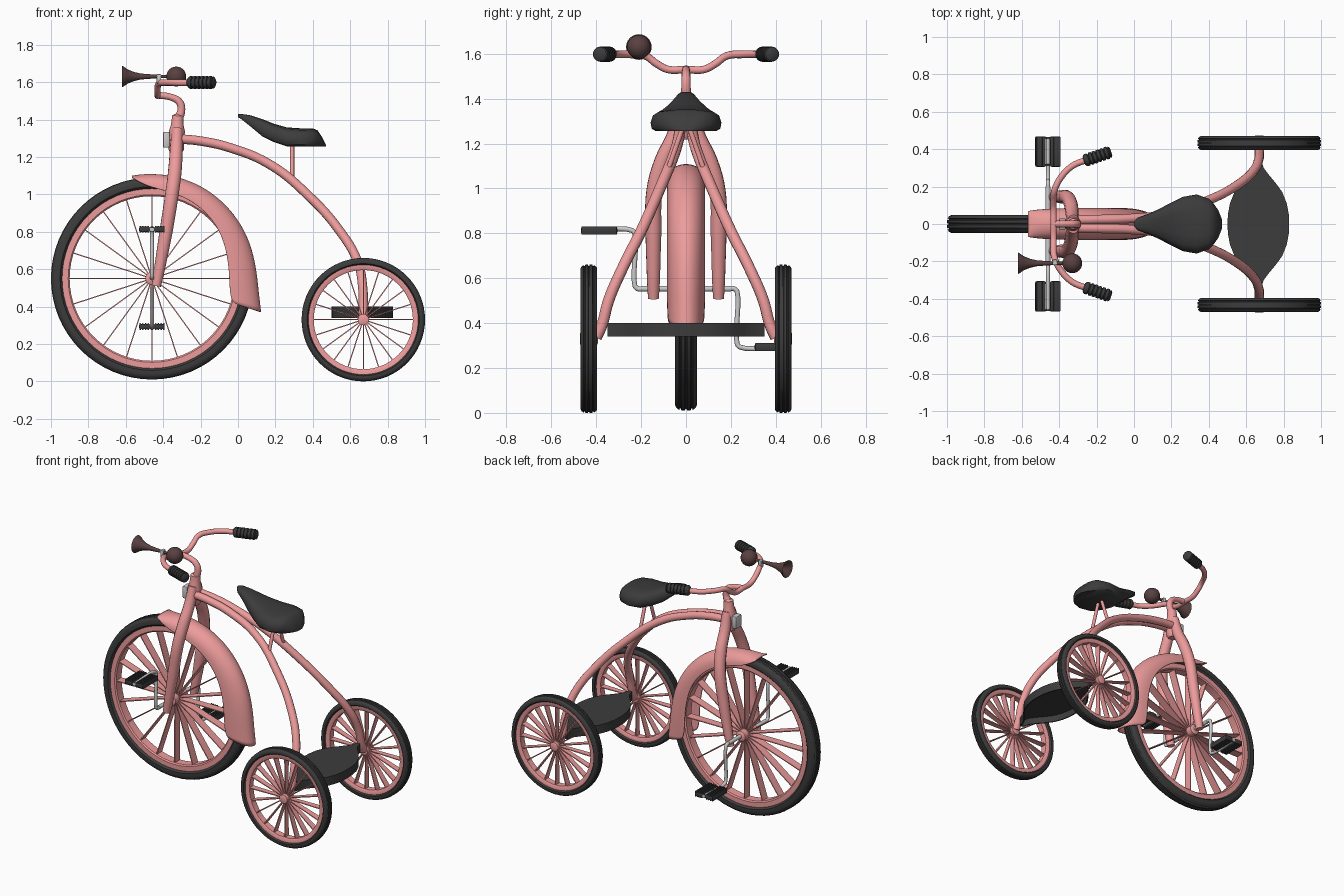
import bpy, bmesh, math
from mathutils import Vector

if "Cube" in bpy.data.objects:
    bpy.data.objects.remove(bpy.data.objects["Cube"])

def material(name, c):
    m = bpy.data.materials.new(name)
    m.diffuse_color = (*c, 1)
    m.use_nodes = True
    m.node_tree.nodes["Principled BSDF"].inputs["Base Color"].default_value = m.diffuse_color
    return m

PINK = material("pink_paint", (0.85, 0.33, 0.33))
BLACK = material("black_rubber", (0.045, 0.045, 0.045))
BROWN = material("brown_horn", (0.1, 0.052, 0.052))

def finish(ob, mat=None, angle=40):
    if mat:
        ob.data.materials.clear()
        ob.data.materials.append(mat)
    bpy.ops.object.select_all(action='DESELECT')
    ob.select_set(True)
    bpy.context.view_layer.objects.active = ob
    bpy.ops.object.shade_smooth_by_angle(angle=math.radians(angle))
    return ob

def from_bm(name, bm, mat=None, angle=40):
    bmesh.ops.recalc_face_normals(bm, faces=bm.faces)
    me = bpy.data.meshes.new(name)
    bm.to_mesh(me)
    bm.free()
    ob = bpy.data.objects.new(name, me)
    bpy.context.collection.objects.link(ob)
    return finish(ob, mat, angle)

def tube(name, pts, radii, mat=None, smooth=True):
    """Round tube through points; radii is a number or one per point."""
    cu = bpy.data.curves.new(name, 'CURVE')
    cu.dimensions, cu.bevel_depth, cu.bevel_resolution = '3D', 1, 4
    cu.resolution_u, cu.use_fill_caps = 6, True
    sp = cu.splines.new('BEZIER')
    sp.bezier_points.add(len(pts) - 1)
    for i, (bp, p) in enumerate(zip(sp.bezier_points, pts)):
        bp.co = p
        bp.handle_left_type = bp.handle_right_type = 'AUTO' if smooth else 'VECTOR'
        bp.radius = radii[i] if isinstance(radii, (list, tuple)) else radii
    ob = bpy.data.objects.new(name, cu)
    bpy.context.collection.objects.link(ob)
    bpy.ops.object.select_all(action='DESELECT')
    ob.select_set(True)
    bpy.context.view_layer.objects.active = ob
    bpy.ops.object.convert(target='MESH')
    return finish(bpy.context.object, mat, 50)

def loft(bm, rings, closed_ring=True, closed_path=False, caps=True):
    vs = [[bm.verts.new(p) for p in r] for r in rings]
    n, m = len(vs[0]), len(vs)
    for j in range(m if closed_path else m - 1):
        for i in range(n if closed_ring else n - 1):
            a, b, k = vs[j], vs[(j + 1) % m], (i + 1) % n
            bm.faces.new((a[i], a[k], b[k], b[i]))
    if caps and not closed_path:
        bm.faces.new(vs[0])
        bm.faces.new(vs[-1])

def lathe(name, profile, origin, axis, mat=None, segs=24, ring=False, angle=40):
    """Spin (radius, distance along axis) points; ring closes the profile."""
    q = Vector((0, 0, 1)).rotation_difference(Vector(axis))
    o = Vector(origin)
    circ = [(math.cos(2 * math.pi * i / segs), math.sin(2 * math.pi * i / segs)) for i in range(segs)]
    bm = bmesh.new()
    loft(bm, [[o + q @ Vector((r * c, r * s, h)) for c, s in circ] for r, h in profile], closed_path=ring)
    return from_bm(name, bm, mat, angle)

def box(name, c, size, mat=None, bevel=0.008):
    bm = bmesh.new()
    bmesh.ops.create_cube(bm, size=1)
    for v in bm.verts:
        v.co = Vector(c) + Vector([v.co[i] * size[i] for i in range(3)])
    bmesh.ops.bevel(bm, geom=bm.edges[:], offset=bevel, segments=2, affect='EDGES', profile=0.5)
    return from_bm(name, bm, mat)

def wheel(name, c, R, ri, rim, hw, hub_r, hub_hw):
    d = R - ri
    half = [(ri, .6 * hw), (ri + .25 * d, .97 * hw), (ri + .6 * d, hw), (R - .2 * d, .88 * hw), (R - .04 * d, .62 * hw),
            (R - .16 * d, .56 * hw), (R - .16 * d, .48 * hw), (R, .42 * hw), (R, .1 * hw), (R - .12 * d, .06 * hw)]
    lathe(name + "_tyre", half + [(r, -h) for r, h in reversed(half)], c, (0, 1, 0), BLACK, 64, True)
    w = .72 * hw
    lathe(name + "_rim", [(ri + .01, w), (rim + .008, w), (rim, w * .8), (rim, -w * .8),
                          (rim + .008, -w), (ri + .01, -w)], c, (0, 1, 0), PINK, 64, True)
    lathe(name + "_hub", [(hub_r * .7, -hub_hw), (hub_r, -hub_hw * .9), (hub_r, hub_hw * .9),
                          (hub_r * .7, hub_hw)], c, (0, 1, 0), PINK)
    # flat blade spokes, wider at the rim than at the hub
    bm = bmesh.new()
    for k in range(20):
        a = 2 * math.pi * k / 20
        u, t = Vector((math.sin(a), 0, math.cos(a))), Vector((math.cos(a), 0, -math.sin(a))) * .003
        loft(bm, [[Vector(c) + u * r + t * s + Vector((0, y * h, 0)) for s, y in ((-1, -1), (1, -1), (1, 1), (-1, 1))]
                  for r, h in ((hub_r * .8, hub_hw * .35), (rim + .005, w * .8))])
    from_bm(name + "_spokes", bm, PINK)

# wheels
FX, FZ = -.46, .55
wheel("front_wheel", (FX, 0, FZ), .54, .475, .44, .049, .035, .075)
for s, side in ((1, "left"), (-1, "right")):
    wheel(f"rear_wheel_{side}", (.67, s * .433, .33), .33, .29, .265, .037, .03, .04)

# front mudguard: arch sections placed by angle around the front wheel
bm, rings = bmesh.new(), []
for a, ro, ri, w in ((101, .56, .55, .07), (94, .563, .497, .08), (80, .565, .475, .085), (65, .565, .47, .085),
                     (50, .563, .458, .085), (35, .562, .445, .085), (20, .562, .425, .085), (5, .563, .415, .085),
                     (-7, .576, .418, .085), (-17, .612, .445, .082)):
    a = math.radians(a)
    ring = []
    for i in range(13):
        t = math.pi * (i / 12 - .5)
        r = ri + (ro - ri) * max(0, math.cos(t)) ** .9
        ring.append((FX + r * math.cos(a), w * math.sin(t), FZ + r * math.sin(a)))
    rings.append(ring)
loft(bm, rings, closed_ring=False, caps=False)
guard = from_bm("front_mudguard", bm, PINK, 60)
sub = guard.modifiers.new("smooth", 'SUBSURF')
sub.levels = sub.render_levels = 2
guard.modifiers.new("sheet", 'SOLIDIFY').thickness = .008

# fork legs, head and badge
for s, side in ((1, "left"), (-1, "right")):
    tube(f"fork_leg_{side}", [(-.325, s * .02, 1.35), (-.33, s * .05, 1.24), (-.338, s * .105, 1.12), (-.355, s * .14, .99),
                              (-.385, s * .145, .8), (-.42, s * .145, .6), (-.437, s * .145, .51)],
         [.03, .035, .037, .037, .036, .03, .025], PINK)
lathe("fork_head", [(.03, 0), (.042, .02), (.042, .12), (.034, .15), (.03, .2), (.018, .21)],
      (-.332, 0, 1.22), (.05, 0, 1), PINK)
box("head_badge", (-.383, 0, 1.292), (.036, .06, .085))

# handlebar stem, bar and grips
tube("handlebar_stem", [(-.322, 0, 1.4), (-.303, 0, 1.45), (-.315, 0, 1.495), (-.36, 0, 1.52), (-.43, 0, 1.53)],
     [.025, .021, .02, .018, .018], PINK)
side_bar = [(-.43, .08, 1.53), (-.43, .13, 1.555), (-.425, .18, 1.59), (-.39, .25, 1.597),
            (-.33, .31, 1.597), (-.25, .343, 1.597), (-.16, .373, 1.597)]
tube("handlebar", [(x, -y, z) for x, y, z in reversed(side_bar)] + [(-.43, 0, 1.53)] + side_bar, .017, PINK)
for s, side in ((1, "left"), (-1, "right")):
    ribs = [(.022, 0), (.03, .006)]
    for i in range(6):
        h = .012 + i * .022
        ribs += [(.034, h), (.034, h + .014), (.028, h + .016), (.028, h + .02)]
    lathe(f"grip_{side}", ribs + [(.032, .146), (.02, .154)], (-.268, s * .337, 1.598),
          Vector((.145, s * .05, 0)).normalized(), BLACK, 20)

# horn with bulb and clamp
lathe("horn_bell", [(.004, .05), (.05, .004), (.057, 0), (.055, .006), (.038, .03), (.024, .065), (.016, .1),
                    (.012, .15), (.009, .2), (.009, .26)], (-.62, -.21, 1.63), (1, 0, 0), BROWN)
bm = bmesh.new()
bmesh.ops.create_uvsphere(bm, u_segments=24, v_segments=14, radius=.053)
bmesh.ops.translate(bm, vec=(-.33, -.21, 1.63), verts=bm.verts)
from_bm("horn_bulb", bm, BROWN)
box("horn_clamp", (-.423, -.205, 1.618), (.024, .03, .05), bevel=.005)

# main frame tubes, each ending at a rear hub
for s, side in ((1, "left"), (-1, "right")):
    tube(f"frame_tube_{side}", [(x, s * y, z) for x, y, z in (
        (-.32, .022, 1.297), (-.2, .024, 1.285), (-.045, .028, 1.25), (.17, .05, 1.16), (.38, .12, .99),
        (.54, .2, .81), (.64, .285, .64), (.667, .345, .5), (.67, .375, .39), (.67, .4, .335))], .025, PINK)
    tube(f"seat_post_{side}", [(.29, s * .088, 1.06), (.29, s * .015, 1.27)], .011, PINK, False)

# saddle: lofted sections (x, half width, top, bottom)
bm, rings = bmesh.new(), []
section = [(-.85, 0), (-.97, .12), (-1, .4), (-.93, .72), (-.75, .9), (-.4, .98), (0, 1)]
section += [(-y, z) for y, z in reversed(section[:-1])]
for x, w, zt, zb in ((0, .012, 1.43, 1.413), (.02, .035, 1.43, 1.4), (.07, .052, 1.422, 1.36), (.13, .078, 1.402, 1.31),
                     (.19, .11, 1.378, 1.28), (.26, .145, 1.358, 1.257), (.335, .158, 1.353, 1.255),
                     (.4, .135, 1.352, 1.255), (.425, .11, 1.343, 1.255), (.45, .075, 1.305, 1.255), (.47, .025, 1.265, 1.255)):
    rings.append([(x, y * w, zb + z * (zt - zb)) for y, z in section])
loft(bm, rings)
from_bm("seat", bm, BLACK, 45)

# rear step: leaf outline, hollow below
half = [(-.35, .012), (-.3, .028), (-.26, .058), (-.22, .092), (-.17, .128), (-.11, .152), (-.05, .163), (0, .165)]
half += [(-y, w) for y, w in reversed(half[:-1])]
outline = [(.665 + w, y) for y, w in half] + [(.665 - w, y) for y, w in reversed(half)]
bm = bmesh.new()
loft(bm, [[(x, y, z) for x, y in outline] for z in (.34, .4)])
bm.faces.ensure_lookup_table()
under = min(bm.faces, key=lambda f: f.calc_center_median().z)
bmesh.ops.recalc_face_normals(bm, faces=bm.faces)
bmesh.ops.inset_region(bm, faces=[under], thickness=.008)
cavity = bmesh.ops.extrude_face_region(bm, geom=[under])
bmesh.ops.translate(bm, vec=(0, 0, .045), verts=[v for v in cavity['geom'] if isinstance(v, bmesh.types.BMVert)])
if under.is_valid:
    bmesh.ops.delete(bm, geom=[under], context='FACES_ONLY')
from_bm("rear_step", bm, BLACK, 30)

# cranks, axle and pedals
tube("front_axle", [(FX, -.2, .553), (FX, .2, .553)], .013, None, False)
for s, side in ((1, "left"), (-1, "right")):
    ze, k = .553 - s * .26, -s
    tube(f"crank_{side}", [(FX, s * .19, .553), (FX, s * .215, .553), (FX, s * .228, .553 + k * .015),
                           (FX, s * .228, ze - k * .015), (FX, s * .241, ze), (FX, s * .465, ze)], .011)
    for e in (-1, 1):
        box(f"pedal_block_{side}_{'rear' if e > 0 else 'front'}", (FX + e * .04, s * .387, ze), (.056, .162, .028), BLACK, .006)
        for j in range(4):
            box(f"pedal_rib_{side}_{e + 2}_{j}", (FX + e * (.02 + j * .0145), s * .387, ze), (.008, .158, .036), BLACK, .002)
    for end in (.315, .459):
        box(f"pedal_plate_{side}_{int(end * 1000)}", (FX, s * end, ze), (.12, .01, .022), BLACK, .002)
